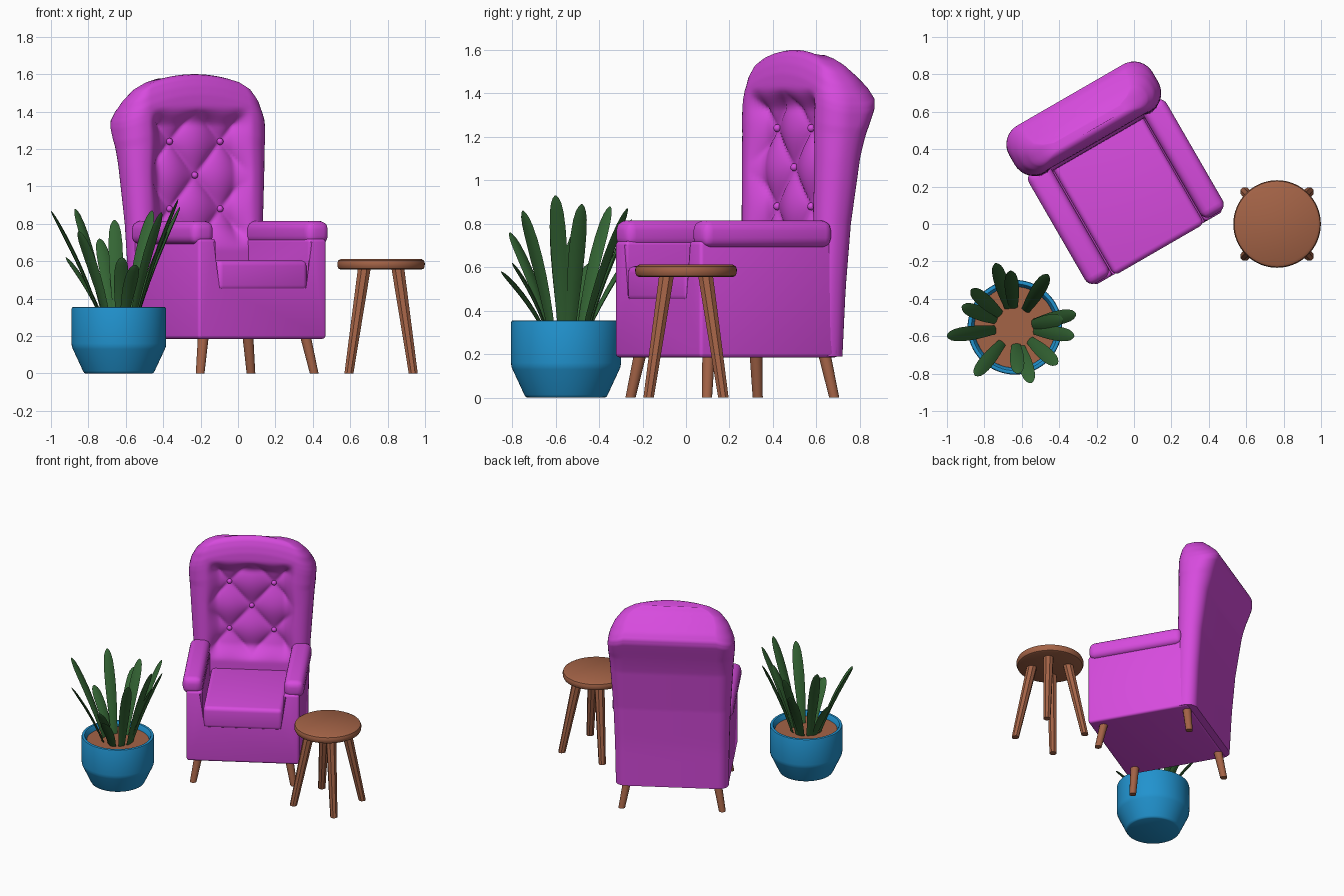
import bpy, bmesh, math
from mathutils import Vector, Matrix

if "Cube" in bpy.data.objects:
    bpy.data.objects.remove(bpy.data.objects["Cube"])


def material(name, rgb):
    m = bpy.data.materials.new(name)
    m.diffuse_color = (*rgb, 1)
    m.use_nodes = True
    m.node_tree.nodes["Principled BSDF"].inputs["Base Color"].default_value = m.diffuse_color
    return m


PURPLE = material("purple fabric", (0.68, 0.07, 0.73))
WOOD = material("brown wood", (0.37, 0.125, 0.062))
BLUE = material("blue glaze", (0.015, 0.29, 0.62))
GREEN = material("leaf green", (0.034, 0.13, 0.034))

# The armchair is turned 30 degrees and centred slightly off the origin
CHAIR = Matrix.Rotation(math.radians(30), 4, 'Z') @ Matrix.Translation((0.049, 0, 0))


def finish(name, bm, mat, matrix=Matrix(), angle=35):
    bmesh.ops.recalc_face_normals(bm, faces=bm.faces)
    me = bpy.data.meshes.new(name)
    bm.to_mesh(me)
    bm.free()
    me.materials.append(mat)
    ob = bpy.data.objects.new(name, me)
    bpy.context.collection.objects.link(ob)
    ob.matrix_world = matrix
    bpy.ops.object.select_all(action='DESELECT')
    ob.select_set(True)
    bpy.context.view_layer.objects.active = ob
    bpy.ops.object.shade_smooth_by_angle(angle=math.radians(angle))
    return ob


def loft(bm, rings):
    """Skin a list of closed rings and cap both ends."""
    vr = [[bm.verts.new(p) for p in r] for r in rings]
    n = len(vr[0])
    for a, b in zip(vr, vr[1:]):
        for i in range(n):
            j = (i + 1) % n
            bm.faces.new((a[i], a[j], b[j], b[i]))
    bm.faces.new(vr[0])
    bm.faces.new(vr[-1])


def extruded(name, outline, y0, y1, bevel, mat, segs=4):
    """Extrude an x,z outline along y, with rounded edges."""
    bm = bmesh.new()
    loft(bm, [[(x, y, z) for x, z in outline] for y in (y0, y1)])
    bmesh.ops.bevel(bm, geom=bm.edges[:], offset=bevel, segments=segs, profile=0.5, affect='EDGES')
    return finish(name, bm, mat, CHAIR)


def leg(name, bottom, top, r0, r1, matrix, sides=8):
    def ring(c, r):
        return [(c[0] + r * math.cos(t), c[1] + r * math.sin(t), c[2])
                for t in (2 * math.pi * (i + 0.5) / sides for i in range(sides))]
    bm = bmesh.new()
    loft(bm, [ring(bottom, r0), ring(top, r1)])
    return finish(name, bm, WOOD, matrix)


def lathe(name, profile, centre, mat, sides=64):
    bm = bmesh.new()
    loft(bm, [[(r * math.cos(2 * math.pi * i / sides), r * math.sin(2 * math.pi * i / sides), z)
               for i in range(sides)] for r, z in profile])
    return finish(name, bm, mat, Matrix.Translation(centre))


def smooth(a, b, x):
    t = min(1, max(0, (x - a) / (b - a)))
    return t * t * (3 - 2 * t)


# --- Armchair: base with side panels (U-shaped profile) ---
half = [(0.395, 0.185), (0.395, 0.72), (0.285, 0.72), (0.285, 0.44)]
extruded("chair_base", half + [(-x, z) for x, z in reversed(half)], -0.18, 0.56, 0.018, PURPLE)

# Arm rolls
for side, s in (("left", -1), ("right", 1)):
    extruded(side + "_arm_roll", [(s * x, z) for x, z in
             ((0.285, 0.69), (0.425, 0.69), (0.425, 0.815), (0.285, 0.815))],
             -0.172, 0.515, 0.045, PURPLE, 6)

# Seat cushion
extruded("seat_cushion", [(-0.278, 0.442), (0.278, 0.442), (0.278, 0.605), (-0.278, 0.605)],
         -0.187, 0.52, 0.03, PURPLE, 5)

# --- Backrest: stacked rounded sections (height, half width, front, rear) ---
KEYS = [(0.19, .395, .45, .605), (0.5, .40, .46, .62), (0.8, .41, .47, .645), (1.1, .43, .475, .69),
        (1.3, .442, .475, .74), (1.41, .443, .478, .768), (1.45, .44, .48, .768), (1.49, .43, .483, .745),
        (1.54, .40, .495, .69), (1.58, .35, .512, .64), (1.596, .29, .53, .61), (1.60, .22, .55, .59)]
BU, BZ, MID = 0.156, 0.18, 1.06      # button spacing and middle height


def section(z):
    for a, b in zip(KEYS, KEYS[1:]):
        if z <= b[0] + 1e-6:
            t = (z - a[0]) / (b[0] - a[0])
            return [p + (q - p) * t for p, q in zip(a, b)][1:]


def tuft(u, z):
    """Depth of the buttoned panel: a recess filled with diamond pillows."""
    mask = (1 - smooth(0.22, 0.32, abs(u))) * smooth(0.66, 0.78, z) * (1 - smooth(1.32, 1.43, z))
    a, b = (u / BU + (z - MID) / BZ) / 2, (u / BU - (z - MID) / BZ) / 2
    pillow = abs(math.sin(math.pi * a) * math.sin(math.pi * b)) ** 0.6
    return mask * (0.08 - 0.04 * pillow)


def back_ring(z):
    hw, vf, vr = section(z)
    r = min(0.115, 0.46 * (vr - vf))
    pts = [(-hw + r + (hw - r) * 2 * i / 56, vf) for i in range(57)]
    for cx, cy, a0 in ((hw - r, vf + r, -90), (hw - r, vr - r, 0), (-hw + r, vr - r, 90), (-hw + r, vf + r, 180)):
        pts += [(cx + r * math.cos(math.radians(a0 + 90 * k / 8)), cy + r * math.sin(math.radians(a0 + 90 * k / 8)))
                for k in range(1 if a0 in (-90, ) else 0, 8 if a0 == 180 else 9)]
    ring = []
    for i, (u, v) in enumerate(pts):
        zz = z - 0.11 * (u / 0.44) ** 2 * smooth(1.1, 1.5, z)
        ring.append((u, v + (tuft(u, zz) if i < 57 else 0), zz))
    return ring


levels = [0.19 + 0.41 * i / 6 for i in range(6)] + [0.6 + 0.85 * i / 60 for i in range(60)] \
    + [1.45 + 0.13 * i / 12 for i in range(13)] + [1.588, 1.596, 1.60]
bm = bmesh.new()
loft(bm, [back_ring(z) for z in levels])
finish("backrest", bm, PURPLE, CHAIR, 60)

# Buttons
for n, (i, j) in enumerate(((-1, 1), (1, 1), (0, 0), (-1, -1), (1, -1))):
    bm = bmesh.new()
    bmesh.ops.create_uvsphere(bm, u_segments=16, v_segments=10, radius=0.018)
    finish(f"button_{n + 1}", bm, PURPLE, CHAIR @ Matrix.Translation((i * BU, 0.547, MID + j * BZ)))

# Chair legs, splayed outward
for sx, xn in ((-1, "left"), (1, "right")):
    for yn, yb, yt in (("front", -0.12, -0.09), ("back", 0.556, 0.525)):
        leg(f"chair_{yn}_{xn}_leg", (sx * 0.352, yb, 0), (sx * 0.315, yt, 0.2), 0.024, 0.03, CHAIR, 12)

# --- Stool ---
STOOL = Vector((0.765, 0, 0))
lathe("stool_top", [(0.215, 0.555), (0.227, 0.56), (0.233, 0.572), (0.234, 0.59), (0.229, 0.604), (0.215, 0.612)],
      STOOL, WOOD)
for n, (sx, sy) in enumerate(((-1, -1), (1, -1), (1, 1), (-1, 1))):
    leg(f"stool_leg_{n + 1}", (sx * 0.172, sy * 0.172, 0), (sx * 0.09, sy * 0.09, 0.56), 0.026, 0.037,
        Matrix.Translation(STOOL))

# --- Plant pot and soil ---
POT = Vector((-0.637, -0.552, 0))
lathe("plant_pot", [(0.178, 0), (0.186, 0.004), (0.192, 0.014), (0.246, 0.13), (0.251, 0.143), (0.253, 0.16),
                    (0.253, 0.345), (0.25, 0.353), (0.243, 0.356), (0.232, 0.354), (0.225, 0.345),
                    (0.215, 0.30)], POT, BLUE)
lathe("soil", [(0.217, 0.29), (0.217, 0.318)], POT, WOOD)


# --- Leaves: straps that lean outward, given by their tips ---
def leaf(name, tip):
    tip = Vector(tip)
    out = Vector((tip.x - POT.x, tip.y - POT.y, 0))
    reach = out.length
    out.normalize()
    side = Vector((-out.y, out.x, 0))
    base = POT + out * min(0.1, reach * 0.35) + Vector((0, 0, 0.3))
    bend = base.lerp(tip, 0.5) - out * 0.025 + Vector((0, 0, 0.02))
    rings = []
    for t, w in ((0, .022), (.15, .027), (.3, .032), (.45, .036), (.6, .038), (.75, .037),
                 (.87, .032), (.94, .024), (.98, .014), (1, .004)):
        c = base * (1 - t) ** 2 + bend * 2 * t * (1 - t) + tip * t * t
        d = ((bend - base) * (1 - t) + (tip - bend) * t).normalized()
        nrm = side.cross(d) * (0.2 * w)
        rings.append([c + side * w, c + nrm * 1.2 + side * w * .4, c + nrm * 1.2 - side * w * .4,
                      c - side * w, c - nrm - side * w * .4, c - nrm + side * w * .4])
    bm = bmesh.new()
    loft(bm, rings)
    finish(name, bm, GREEN, angle=50)


TIPS = [(-.74, -.21, .72), (-.66, -.25, .82), (-.46, -.27, .87), (-.31, -.48, .89), (-.38, -.51, .76),
        (-.32, -.60, .93), (-.41, -.75, .86), (-.55, -.85, .58), (-.62, -.80, .62), (-.85, -.81, .76),
        (-1.0, -.60, .87), (-.92, -.44, .62), (-.87, -.35, .88)]
for n, tip in enumerate(TIPS):
    leaf(f"leaf_{n + 1}", tip)
